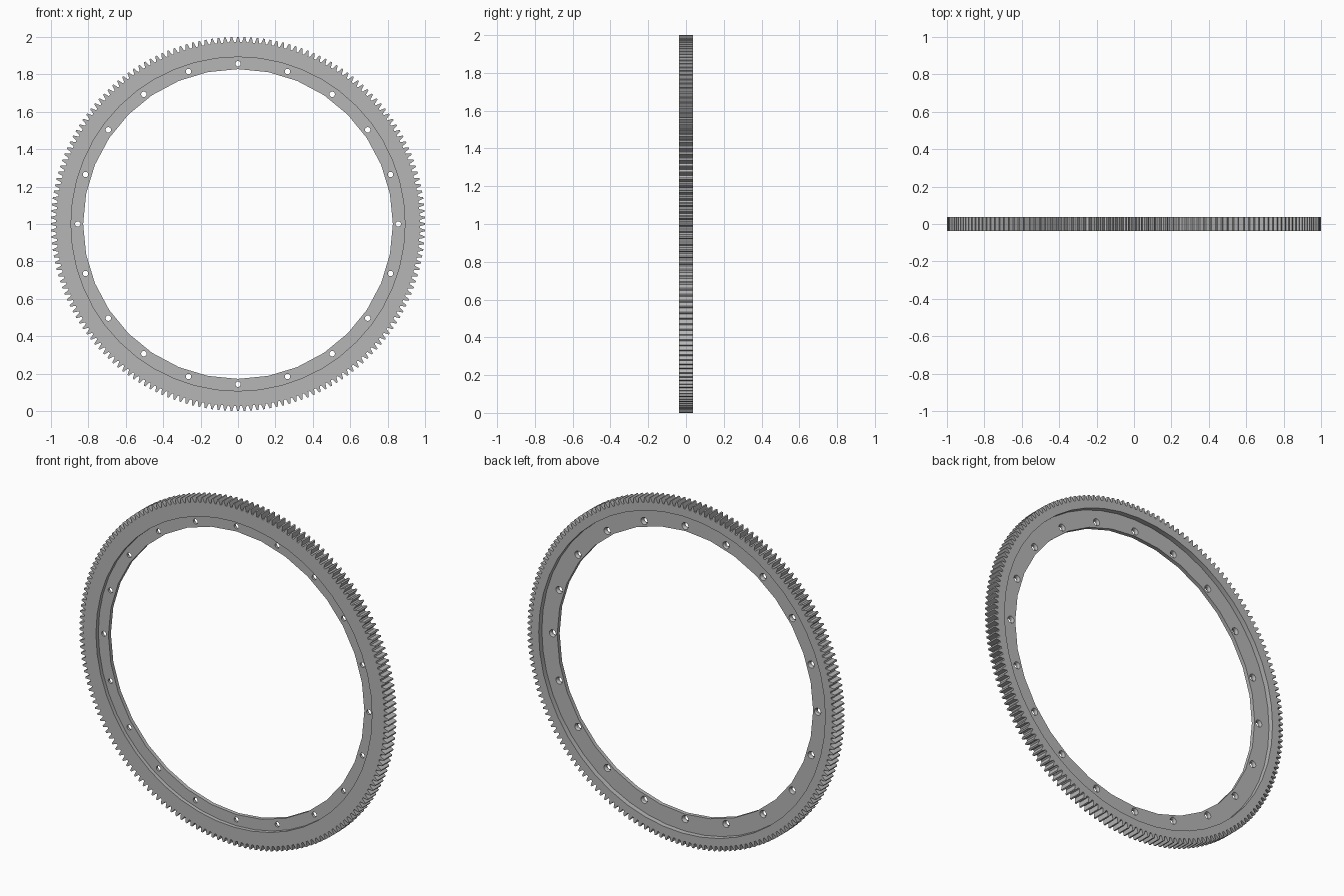
import bpy, bmesh
from math import sin, cos, tau, radians
from mathutils import Vector

cube = bpy.data.objects.get("Cube")
if cube:
    bpy.data.objects.remove(cube, do_unlink=True)

# Main dimensions
TEETH, HOLES = 180, 20
TIP, ROOT = 1.0, 0.972
FRONT, BACK = -0.0375, 0.0375            # outer faces of the ring
WEB_FRONT, WEB_BACK = -0.015, 0.008      # faces of the thin bolting flange
FRONT_RIM, BACK_RIM, BORE = 0.893, 0.927, 0.828
BOLT_CIRCLE, HOLE_R, SINK_R = 0.857, 0.0145, 0.021

steel = bpy.data.materials.new("steel grey")
steel.use_nodes = True
grey = (0.47, 0.47, 0.47, 1)
steel.diffuse_color = grey
steel.node_tree.nodes["Principled BSDF"].inputs["Base Color"].default_value = grey

bm = bmesh.new()


def loop(points, y):
    """Closed loop of edges in the plane at depth y."""
    verts = [bm.verts.new((x, y, z + 1)) for x, z in points]
    for a, b in zip(verts, verts[1:] + verts[:1]):
        bm.edges.new((a, b))
    return verts


def circle(radius, y, sides, cx=0, cz=0):
    return loop([(cx + radius * cos(tau * i / sides), cz + radius * sin(tau * i / sides))
                 for i in range(sides)], y)


def wall(a, b):
    """Band of quads between two matching loops."""
    n = len(a)
    for i in range(n):
        j = (i + 1) % n
        bm.faces.new((a[i], a[j], b[j], b[i]))


def cap(loops, facing):
    """Flat face bounded by an outer loop and any holes inside it."""
    edges = [bm.edges.get((a, b)) for ring in loops
             for a, b in zip(ring, ring[1:] + ring[:1])]
    bmesh.ops.triangle_fill(bm, edges=edges, use_beauty=True,
                            normal=Vector((0, facing, 0)))


# Toothed outline: root, flank, tip, flank for every tooth
outline = []
for t in range(TEETH):
    for offset, r in ((-0.36, ROOT), (-0.24, 0.986), (-0.12, TIP),
                      (0.12, TIP), (0.24, 0.986), (0.36, ROOT)):
        a = tau * (t + offset) / TEETH
        outline.append((r * cos(a), r * sin(a)))
teeth_front, teeth_back = loop(outline, FRONT), loop(outline, BACK)
wall(teeth_front, teeth_back)

# Recess walls and the central bore
rim_front, foot_front = circle(FRONT_RIM, FRONT, 48), circle(FRONT_RIM, WEB_FRONT, 48)
rim_back, foot_back = circle(BACK_RIM, BACK, 48), circle(BACK_RIM, WEB_BACK, 48)
bore_front, bore_back = circle(BORE, WEB_FRONT, 32), circle(BORE, WEB_BACK, 32)
wall(rim_front, foot_front)
wall(rim_back, foot_back)
wall(bore_front, bore_back)

# Bolt holes, countersunk from the back
holes_front, holes_back = [], []
for h in range(HOLES):
    a = tau * h / HOLES
    centre = (BOLT_CIRCLE * cos(a), BOLT_CIRCLE * sin(a))
    near = circle(HOLE_R, WEB_FRONT, 16, *centre)
    middle = circle(HOLE_R, -0.003, 16, *centre)
    far = circle(SINK_R, WEB_BACK, 16, *centre)
    wall(near, middle)
    wall(middle, far)
    holes_front.append(near)
    holes_back.append(far)

# Flat faces of the toothed rim and of the flange
cap([teeth_front, rim_front], -1)
cap([teeth_back, rim_back], 1)
cap([foot_front, bore_front] + holes_front, -1)
cap([foot_back, bore_back] + holes_back, 1)
bmesh.ops.recalc_face_normals(bm, faces=bm.faces)

mesh = bpy.data.meshes.new("ring_gear")
bm.to_mesh(mesh)
bm.free()
mesh.materials.append(steel)
gear = bpy.data.objects.new("ring_gear", mesh)
bpy.context.collection.objects.link(gear)

bpy.ops.object.select_all(action="DESELECT")
gear.select_set(True)
bpy.context.view_layer.objects.active = gear
bpy.ops.object.shade_smooth_by_angle(angle=radians(20))
